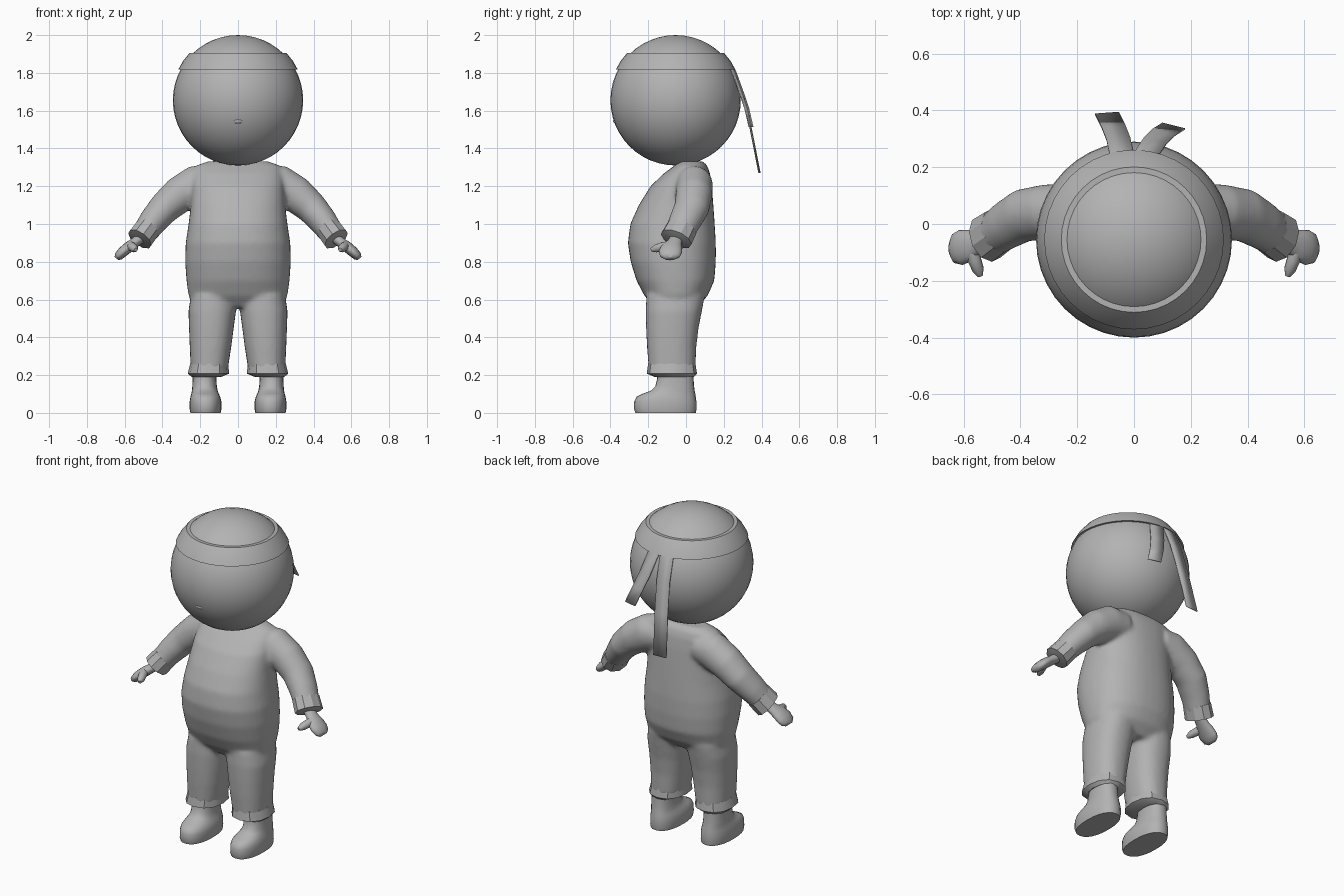
import bpy, bmesh, math
from mathutils import Vector

if "Cube" in bpy.data.objects:
    bpy.data.objects.remove(bpy.data.objects["Cube"])

grey = bpy.data.materials.new("plain_grey")
grey.diffuse_color = (0.45, 0.45, 0.45, 1)
grey.use_nodes = True
grey.node_tree.nodes["Principled BSDF"].inputs["Base Color"].default_value = grey.diffuse_color


def ring(z, x0, x1, y0, y1, n=24, p=2.3):
    """Horizontal rounded cross-section filling the given box."""
    pts = []
    for i in range(n):
        a = 2 * math.pi * i / n
        c, s = math.cos(a), math.sin(a)
        x = math.copysign(abs(c) ** (2 / p), c) * (x1 - x0) / 2
        y = math.copysign(abs(s) ** (2 / p), s) * (y1 - y0) / 2
        pts.append(Vector(((x0 + x1) / 2 + x, (y0 + y1) / 2 + y, z)))
    return pts


def tube_rings(path, n=20):
    """Rings across a path of (x, y, z, half width, half thickness)."""
    pts = [Vector(q[:3]) for q in path]
    rings = []
    for i, q in enumerate(path):
        d = (pts[min(i + 1, len(pts) - 1)] - pts[max(i - 1, 0)]).normalized()
        side = Vector((0, 1, 0))
        side = (side - d * side.dot(d)).normalized()
        up = d.cross(side)
        rings.append([pts[i] + side * math.cos(2 * math.pi * k / n) * q[3]
                      + up * math.sin(2 * math.pi * k / n) * q[4] for k in range(n)])
    return rings


def loft(bm, rings):
    rows = [[bm.verts.new(v) for v in r] for r in rings]
    n = len(rows[0])
    for a, b in zip(rows, rows[1:]):
        for i in range(n):
            bm.faces.new((a[i], a[(i + 1) % n], b[(i + 1) % n], b[i]))
    bm.faces.new(rows[0][::-1])
    bm.faces.new(rows[-1])


def finish(name, bm, mirror=False, angle=40):
    bmesh.ops.recalc_face_normals(bm, faces=bm.faces)
    me = bpy.data.meshes.new(name)
    bm.to_mesh(me)
    bm.free()
    me.materials.append(grey)
    for f in me.polygons:
        f.use_smooth = True
    me.set_sharp_from_angle(angle=math.radians(angle))
    ob = bpy.data.objects.new(name, me)
    bpy.context.collection.objects.link(ob)
    if mirror:
        ob.modifiers.new("mirror", "MIRROR").use_mirror_merge = False
    return ob


def flip(rings):
    return [[Vector((-v.x, v.y, v.z)) for v in r] for r in rings]


# Suit: torso, legs and sleeves fused into one smooth body
torso = [(0.56, 0.20, -0.17, 0.06), (0.62, 0.262, -0.22, 0.115), (0.70, 0.273, -0.262, 0.15),
         (0.80, 0.28, -0.293, 0.158), (0.90, 0.277, -0.308, 0.158), (1.00, 0.262, -0.295, 0.152),
         (1.10, 0.25, -0.25, 0.145), (1.20, 0.245, -0.188, 0.137), (1.27, 0.235, -0.115, 0.127),
         (1.31, 0.22, -0.06, 0.112), (1.332, 0.16, -0.03, 0.09)]
leg = [(0.22, 0.055, 0.25, -0.197, 0.05), (0.35, 0.035, 0.256, -0.207, 0.055),
       (0.45, 0.022, 0.26, -0.212, 0.067), (0.54, 0.01, 0.263, -0.214, 0.085),
       (0.62, 0.012, 0.25, -0.21, 0.10), (0.68, 0.03, 0.23, -0.18, 0.09)]
sleeve = [(0.13, 0.045, 1.215, 0.09, 0.09), (0.22, 0.045, 1.205, 0.098, 0.108),
          (0.31, 0.042, 1.155, 0.098, 0.098), (0.39, 0.03, 1.085, 0.094, 0.085),
          (0.45, -0.005, 1.015, 0.086, 0.076), (0.50, -0.04, 0.945, 0.076, 0.066)]
bm = bmesh.new()
loft(bm, [ring(z, -w, w, y0, y1, 40) for z, w, y0, y1 in torso])
for rings in ([ring(*s) for s in leg], tube_rings(sleeve)):
    loft(bm, rings)
    loft(bm, flip(rings))
suit = finish("suit", bm)
fuse = suit.modifiers.new("fuse", "REMESH")
fuse.mode = 'VOXEL'
fuse.voxel_size = 0.012
fuse.use_smooth_shade = True
soft = suit.modifiers.new("soften", "SMOOTH")
soft.factor = 0.5
soft.iterations = 8

# Flared trouser cuffs
bm = bmesh.new()
loft(bm, [ring(*s, n=12) for s in ((0.262, 0.052, 0.253, -0.2, 0.05),
                                   (0.208, 0.047, 0.266, -0.208, 0.058),
                                   (0.19, 0.09, 0.245, -0.165, 0.04))])
finish("trouser_cuff", bm, True, 30)

# Flared sleeve cuffs
bm = bmesh.new()
loft(bm, tube_rings([(0.477, -0.022, 0.978, 0.084, 0.07), (0.52, -0.052, 0.92, 0.088, 0.072),
                     (0.524, -0.055, 0.914, 0.04, 0.035)], 10))
finish("sleeve_cuff", bm, True, 30)

# Mitten hands with thumbs
bm = bmesh.new()
loft(bm, tube_rings([(0.515, -0.05, 0.925, 0.034, 0.028), (0.55, -0.062, 0.898, 0.04, 0.027),
                     (0.58, -0.075, 0.877, 0.056, 0.029), (0.61, -0.083, 0.852, 0.062, 0.028),
                     (0.632, -0.085, 0.83, 0.053, 0.024), (0.643, -0.085, 0.817, 0.028, 0.014)], 16))
finish("hand", bm, True, 60)
bm = bmesh.new()
loft(bm, tube_rings([(0.572, -0.085, 0.888, 0.022, 0.022), (0.562, -0.125, 0.88, 0.024, 0.024),
                     (0.549, -0.16, 0.87, 0.021, 0.021), (0.541, -0.183, 0.863, 0.01, 0.01)], 12))
finish("thumb", bm, True, 60)

# Shoes with a low rounded toe and flat sole
shoe = [(0.0, 0.092, 0.252, -0.268, 0.052), (0.02, 0.088, 0.256, -0.275, 0.056),
        (0.06, 0.088, 0.256, -0.274, 0.055), (0.085, 0.094, 0.252, -0.262, 0.052),
        (0.102, 0.102, 0.247, -0.228, 0.049), (0.118, 0.108, 0.244, -0.185, 0.046),
        (0.14, 0.112, 0.242, -0.163, 0.043), (0.18, 0.115, 0.24, -0.153, 0.04),
        (0.23, 0.115, 0.24, -0.15, 0.038)]
bm = bmesh.new()
loft(bm, [ring(*s) for s in shoe])
finish("shoe", bm, True, 50)

# Round head and a tiny nose
bm = bmesh.new()
bmesh.ops.create_uvsphere(bm, u_segments=40, v_segments=24, radius=0.345)
head = finish("head", bm, angle=60)
head.location = (0, -0.055, 1.655)
bm = bmesh.new()
bmesh.ops.create_uvsphere(bm, u_segments=12, v_segments=8, radius=0.02)
nose = finish("nose", bm, angle=60)
nose.location = (0, -0.366, 1.545)
nose.scale = (1.6, 1, 0.8)

# Headband: sloped ring around the head
profile = [(0.295, 1.818), (0.316, 1.818), (0.291, 1.863), (0.256, 1.906), (0.235, 1.906)]
bm = bmesh.new()
n = 40
rows = [[bm.verts.new((r * math.cos(2 * math.pi * i / n),
                       -0.055 + r * math.sin(2 * math.pi * i / n), z)) for i in range(n)]
        for r, z in profile]
for a, b in zip(rows, rows[1:] + rows[:1]):
    for i in range(n):
        bm.faces.new((a[i], a[(i + 1) % n], b[(i + 1) % n], b[i]))
finish("headband", bm, angle=30)


# Two loose ribbon tails at the back of the headband
def ribbon(name, path, half):
    bm = bmesh.new()
    h = Vector(half)
    rows = [(bm.verts.new(Vector(p) - h), bm.verts.new(Vector(p) + h)) for p in path]
    for a, b in zip(rows, rows[1:]):
        bm.faces.new((a[0], a[1], b[1], b[0]))
    ob = finish(name, bm)
    ob.modifiers.new("thickness", "SOLIDIFY").thickness = 0.006


ribbon("long_ribbon", [(-0.04, 0.225, 1.85), (-0.045, 0.255, 1.815), (-0.055, 0.302, 1.69),
                       (-0.072, 0.345, 1.51), (-0.095, 0.392, 1.27)], (0.042, 0.003, 0))
ribbon("short_ribbon", [(0.04, 0.225, 1.85), (0.047, 0.253, 1.815), (0.075, 0.295, 1.7),
                        (0.105, 0.325, 1.61), (0.14, 0.347, 1.515)], (0.04, -0.01, 0))
